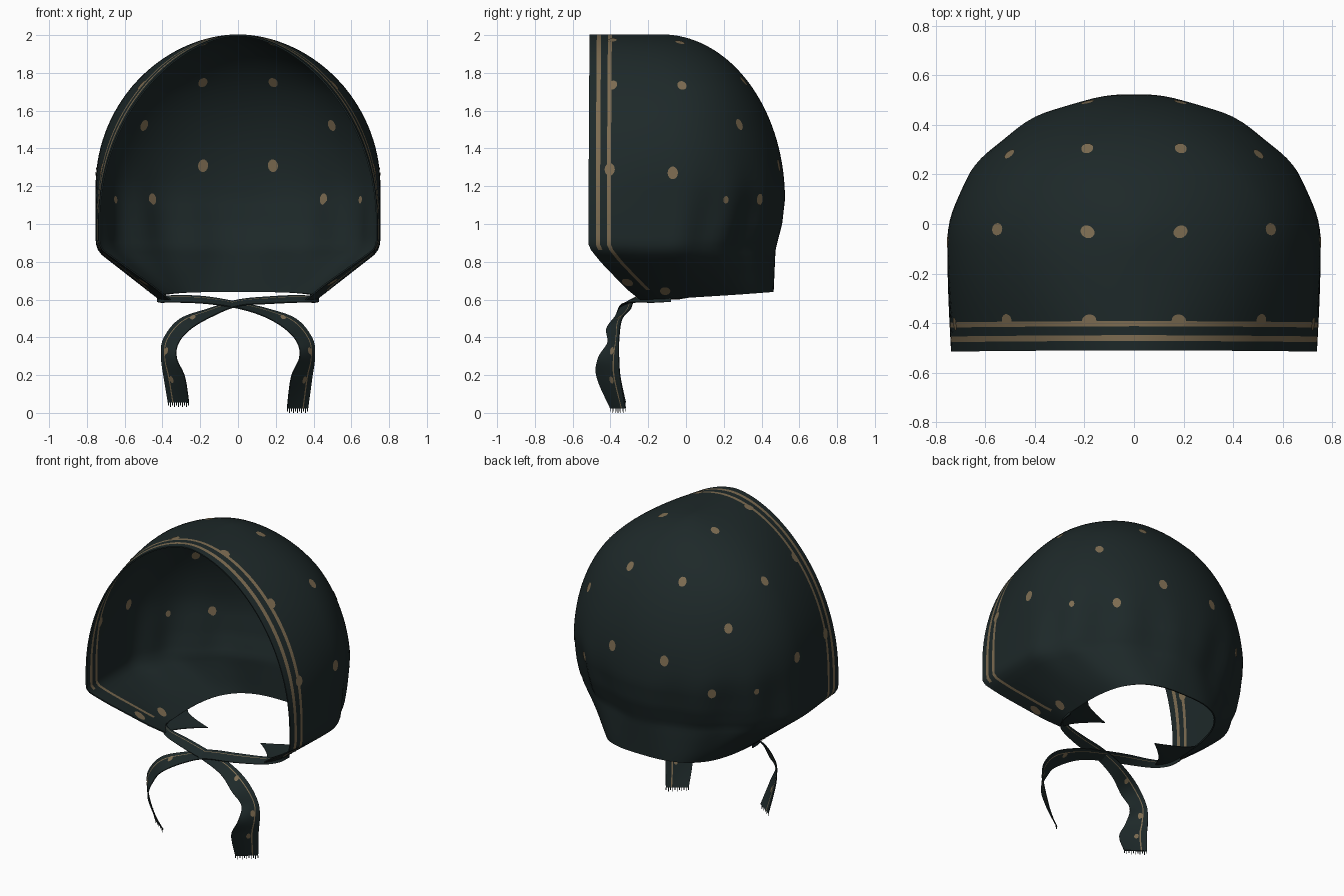
import bpy, bmesh, math
from mathutils import Vector
from mathutils.bvhtree import BVHTree

if "Cube" in bpy.data.objects:
    bpy.data.objects.remove(bpy.data.objects["Cube"])

def material(name, rgb):
    m = bpy.data.materials.new(name)
    m.diffuse_color = (*rgb, 1)
    m.use_nodes = True
    m.node_tree.nodes["Principled BSDF"].inputs["Base Color"].default_value = m.diffuse_color
    return m

GREEN = material("dark green cloth", (0.0125, 0.0215, 0.0220))
GOLD = material("dull gold print", (0.205, 0.150, 0.083))

def finish(name, bm, thickness=0):
    me = bpy.data.meshes.new(name)
    bm.to_mesh(me)
    bm.free()
    ob = bpy.data.objects.new(name, me)
    bpy.context.collection.objects.link(ob)
    me.materials.append(GREEN)
    me.materials.append(GOLD)
    bpy.ops.object.select_all(action='DESELECT')
    ob.select_set(True)
    bpy.context.view_layer.objects.active = ob
    if thickness:
        s = ob.modifiers.new("cloth thickness", 'SOLIDIFY')
        s.thickness = thickness
        s.offset = 0
        bpy.ops.object.modifier_apply(modifier=s.name)
    bpy.ops.object.shade_smooth_by_angle(angle=math.radians(50))
    return ob

def table(z, pts):
    for (a, va), (b, vb) in zip(pts, pts[1:]):
        if z <= b:
            return va + (vb - va) * max(0, (z - a) / (b - a))
    return pts[-1][1]

def arc(z, base, power):
    s = min(1, max(0, (z - base) / (2 - base)))
    return max(0, 1 - s * s) ** (power / 2)

# Hood: stacked U-shaped sections; fixed front columns carry the rim stripes
OFFSETS = [0, 0.012, 0.038, 0.061, 0.097, 0.118]
STRIPES = (2, 4)

def section(z):
    w = 0.75 * arc(z, 1.2, 1.05)
    rx = 0.735 * arc(z, 1.0, 1.15)
    if z < 0.9:
        w = table(z, [(0.6, 0.42), (0.85, 0.735), (0.9, 0.75)])
        rx = table(z, [(0.6, 0.36), (0.68, 0.46), (0.86, 0.715), (0.9, 0.735)])
    rx = min(rx, w)
    yf = table(z, [(0.6, -0.24), (0.66, -0.315), (0.8, -0.45), (0.88, -0.515), (1.2, -0.515), (2, -0.51)])
    yb = table(z, [(0.6, 0.46), (0.85, 0.47), (1.0, 0.505), (1.13, 0.52)])
    if z > 1.13:
        yb = -0.13 + 0.65 * arc(z, 1.13, 1)
    yc = -0.09 - 0.45 * max(0, 0.35 - yb)
    room = min(1, (yc - yf) / 0.2)
    ys = [yf + o * room for o in OFFSETS]
    ys += [ys[-1] + (yc - ys[-1]) * i / 6 for i in range(1, 7)]
    half = []
    for y in ys:
        half.append((rx + (w - rx) * math.sin(math.pi / 2 * (y - yf) / (yc - yf)), y))
    fold = math.exp(-((z - 0.98) / 0.22) ** 2)
    e = table(z, [(0.6, 0.68), (0.72, 0.92), (0.86, 1.17), (1.0, 1.1), (1.2, 1), (1.5, 1), (1.8, 0.94)])
    for i in range(1, 29):
        t = math.pi / 2 * i / 28
        k = 1 + 0.02 * fold * math.sin(2 * t) * math.cos(14 * (t - 1.01))
        half.append((w * max(0, math.cos(t)) ** e * k, yc + (yb - yc) * math.sin(t) ** e * k))
    half[-1] = (0, yb)
    lift = 0.04 * max(0, 1 - (z - 0.6) / 0.4)
    full = half + [(-x, y) for x, y in reversed(half[:-1])]
    return [Vector((x, y, z + lift * max(0, (y + 0.2) / 0.66))) for x, y in full]

levels = [0.6 + 0.53 * i / 20 for i in range(20)]
levels += [1.13 + 0.87 * math.sin(math.pi / 2 * i / 34) for i in range(35)]
bm = bmesh.new()
rows = [[bm.verts.new(p) for p in section(z)] for z in levels]
n = len(rows[0]) - 1
for z, a, b in zip(levels, rows, rows[1:]):
    for i in range(n):
        f = bm.faces.new((a[i], a[i + 1], b[i + 1], b[i]))
        c = min(i, n - 1 - i)
        f.material_index = int(c in STRIPES and z > (0.85 if c == 2 else 0.65))
bmesh.ops.remove_doubles(bm, verts=bm.verts, dist=0.0005)
bmesh.ops.recalc_face_normals(bm, faces=bm.faces)
bm.normal_update()
tree = BVHTree.FromBMesh(bm)
finish("hood", bm, 0.008)

# Front hem corners: cloth turned inward to a point
hem = [p for p in section(0.6) if p.x > 0 and p.y < 0.08]
for side, s in (("right", 1), ("left", -1)):
    bm = bmesh.new()
    rows = []
    for r in range(7):
        u = r / 7
        rows.append([bm.verts.new((s * (p.x + (0.19 - p.x) * u), p.y + (-0.04 - p.y) * u ** 0.6,
                                   p.z + (0.602 - p.z) * u)) for p in hem])
    tip = bm.verts.new((s * 0.19, -0.04, 0.602))
    for a, b in zip(rows, rows[1:]):
        for i in range(len(hem) - 1):
            bm.faces.new((a[i], a[i + 1], b[i + 1], b[i]))
    for i in range(len(hem) - 1):
        bm.faces.new((rows[-1][i], rows[-1][i + 1], tip))
    finish(side + "_hem_corner", bm, 0.004)

# Printed dots: thin discs on both sides of the hood cloth
def add_disc(bm, centre, normal, rx, ry):
    q = normal.to_track_quat('Z', 'Y')
    vs = [bm.verts.new(centre + q @ Vector((rx * math.cos(a), ry * math.sin(a), 0)))
          for a in (math.tau * i / 14 for i in range(14))]
    bm.faces.new(vs).material_index = 1

# x, y, z, size
DOTS = [(0.19, 0.31, 1.76, 1), (0.19, -0.03, 1.97, 1), (0.56, -0.02, 1.74, 1), (0.51, 0.29, 1.53, 1),
        (0.187, 0.49, 1.31, 1.1), (0.46, 0.39, 1.13, 1), (0.64, 0.20, 1.13, 0.65), (0.75, -0.07, 1.27, 1.1),
        (0.18, -0.39, 1.97, 1), (0.52, -0.39, 1.74, 1), (0.73, -0.405, 1.29, 1.1),
        (0.5, -0.31, 0.69, 1.2), (0.46, -0.11, 0.67, 1.1)]
bm = bmesh.new()
for x, y, z, k in DOTS:
    for s in (1, -1):
        loc, nor, _, _ = tree.find_nearest(Vector((s * x, y, z)))
        for side in (1, -1):
            add_disc(bm, loc + nor * 0.0065 * side, nor * side, 0.025 * k, 0.031 * k)
finish("hood_dots", bm)

# Ties: ribbons from one hood corner, crossing at the front and hanging down
PATH = [((-0.425, -0.08, 0.60), (0, 0, 0.012)), ((-0.405, -0.17, 0.60), (0.005, 0.005, 0.016)),
        ((-0.33, -0.24, 0.604), (0.01, 0.015, 0.018)), ((-0.17, -0.29, 0.597), (0, 0.03, 0.018)),
        ((0.0, -0.315, 0.57), (0, 0.035, 0.016)), ((0.15, -0.335, 0.53), (0.01, 0.04, 0.02)),
        ((0.28, -0.38, 0.47), (0.03, 0.04, 0.025)), ((0.355, -0.385, 0.38), (0.04, 0.03, 0.01)),
        ((0.365, -0.41, 0.29), (0.04, 0.055, 0)), ((0.337, -0.41, 0.19), (0.055, 0.062, 0)),
        ((0.315, -0.36, 0.025), (0.055, 0.04, 0))]

def smooth(ps, t):
    i = min(int(t), len(ps) - 2)
    t -= i
    a, b, c, d = (ps[min(max(j, 0), len(ps) - 1)] for j in range(i - 1, i + 3))
    return 0.5 * (2 * b + (c - a) * t + (2 * a - 5 * b + 4 * c - d) * t * t + (3 * b - a - 3 * c + d) * t ** 3)

ACROSS = [-1, -0.5, 0, 0.45, 0.56, 0.8, 1]

def tie(name, s, end_lift):
    flip = Vector((s, 1, 1))
    mid = [Vector(c) * flip for c, _ in PATH]
    wid = [Vector(w) * flip for _, w in PATH]
    mid[-1].z += end_lift
    if s < 0:
        mid[4].z += 0.012
    bm = bmesh.new()
    rows = []
    for k in range(81):
        t = k / 8
        c, w = smooth(mid, t), smooth(wid, t)
        rows.append([bm.verts.new(c + w * a) for a in ACROSS])
    for a, b in zip(rows, rows[1:]):
        for i in range(len(ACROSS) - 1):
            f = bm.faces.new((a[i], a[i + 1], b[i + 1], b[i]))
            f.material_index = int(i == 3)
    finish(name, bm, 0.006)
    # dots on the ribbon
    bm = bmesh.new()
    for t in (5.6, 7.6, 9.1):
        c, w = smooth(mid, t), smooth(wid, t)
        nor = w.cross(smooth(mid, t + 0.1) - smooth(mid, t - 0.1)).normalized()
        for side in (1, -1):
            add_disc(bm, c + w * 0.25 + nor * 0.005 * side, nor * side, 0.014, 0.02)
    finish(name + "_dots", bm)
    # frayed threads on the cut end
    bm = bmesh.new()
    for i in range(11):
        p = mid[-1] + wid[-1] * (-0.97 + 1.94 * i / 10)
        d = wid[-1] * 0.035
        drop = Vector((0, 0, -0.017 - 0.008 * (i % 2)))
        bm.faces.new([bm.verts.new(v) for v in (p - d, p + d, p + d + drop, p - d + drop)])
    finish(name + "_fringe", bm)

tie("right_hanging_tie", 1, 0)
tie("left_hanging_tie", -1, 0.03)
